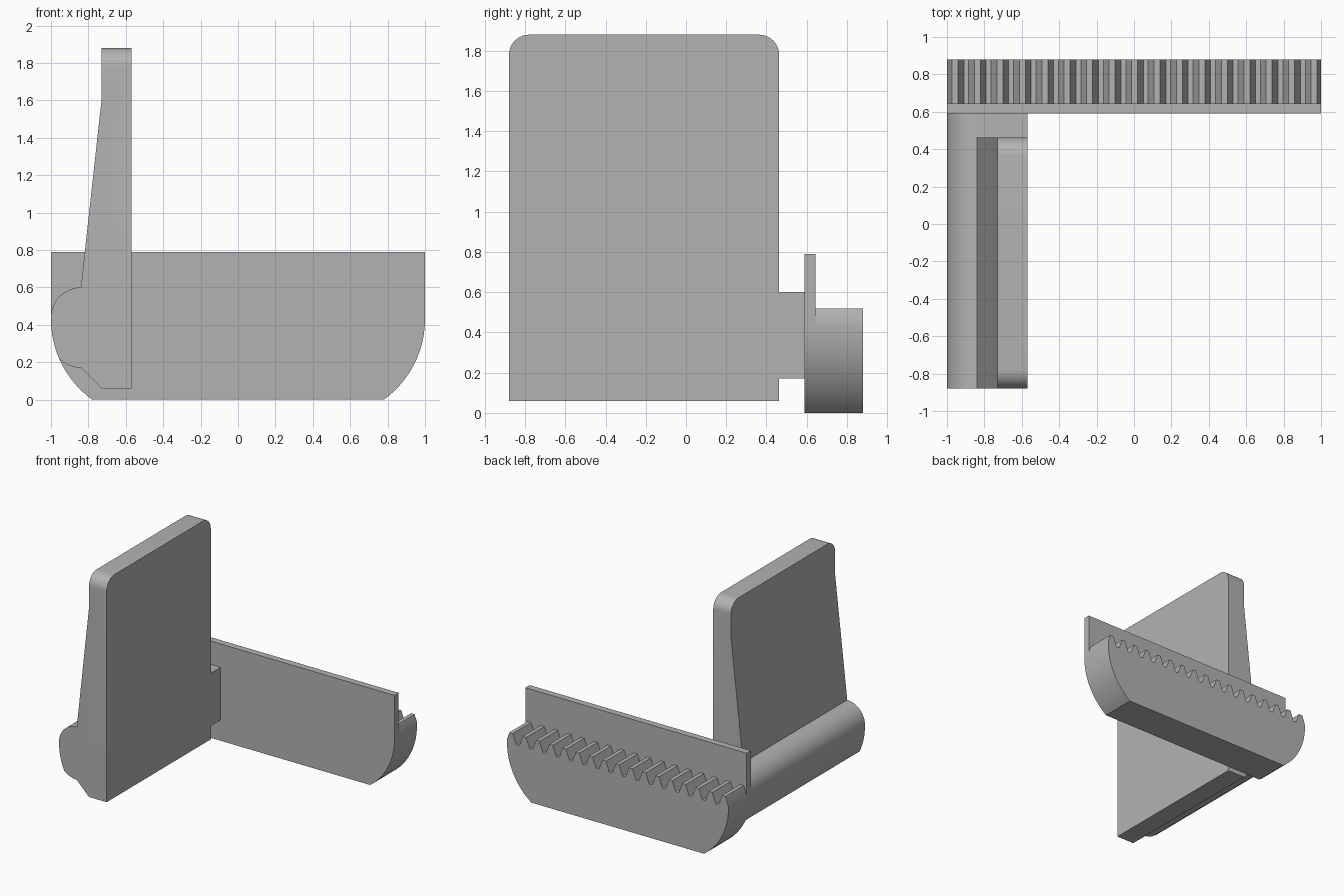
import bpy, bmesh
from math import sin, cos, radians, asin, sqrt

cube = bpy.data.objects.get("Cube")
if cube:
    bpy.data.objects.remove(cube, do_unlink=True)

grey = bpy.data.materials.new("plain grey")
grey.use_nodes = True
tone = (0.45, 0.45, 0.45, 1)
grey.diffuse_color = tone
grey.node_tree.nodes["Principled BSDF"].inputs["Base Color"].default_value = tone


def arc(cx, cz, r, start, end, steps=12):
    """Points on an arc in the xz plane, angles in degrees."""
    angles = [radians(start + (end - start) * i / steps) for i in range(steps + 1)]
    return [(cx + r * cos(a), cz + r * sin(a)) for a in angles]


def prism(name, profile, y0, y1, round_top=0):
    """Extrude an xz profile along y, optionally rounding its top end corners."""
    bm = bmesh.new()
    face = bm.faces.new([bm.verts.new((x, y0, z)) for x, z in profile])
    moved = bmesh.ops.extrude_face_region(bm, geom=[face])["geom"]
    for v in moved:
        if isinstance(v, bmesh.types.BMVert):
            v.co.y = y1
    bmesh.ops.recalc_face_normals(bm, faces=bm.faces)
    if round_top:
        top = max(z for x, z in profile)
        edges = [e for e in bm.edges
                 if all(abs(v.co.z - top) < 1e-4 for v in e.verts)
                 and abs(e.verts[0].co.y - e.verts[1].co.y) < 1e-4]
        bmesh.ops.bevel(bm, geom=edges, offset=round_top, segments=10,
                        profile=0.5, affect='EDGES')
    mesh = bpy.data.meshes.new(name)
    bm.to_mesh(mesh)
    bm.free()
    mesh.materials.append(grey)
    obj = bpy.data.objects.new(name, mesh)
    bpy.context.collection.objects.link(obj)
    bpy.ops.object.select_all(action='DESELECT')
    obj.select_set(True)
    bpy.context.view_layer.objects.active = obj
    bpy.ops.object.shade_smooth_by_angle(angle=radians(25))
    return obj


# Shared rounded lower side of the rail
R, RIM = 0.53, 0.43
sweep = 180 + 57 - 180 - 57 + asin(RIM / R) * 180 / 3.14159265
right_side = arc(1 - R, RIM, R, -sweep, 0)
left_side = [(-x, z) for x, z in reversed(right_side)]
right_side[0], left_side[-1] = (0.78, 0), (-0.78, 0)

# Rail back plate
prism("rail_plate", right_side + [(1, 0.79), (-1, 0.79)] + left_side, 0.59, 0.645)

# Toothed rack, each tooth listed from its right root to its left root
PITCH, TIP, ROOT = 0.12, 0.52, 0.434
tooth = [(0.047, 0.003), (0.0425, 0.013), (0.016, TIP - ROOT),
         (-0.016, TIP - ROOT), (-0.0425, 0.013), (-0.047, 0.003)]
teeth = []
for k in range(17):
    centre = 0.963 - PITCH * k
    teeth += [(centre + dx, ROOT + dz) for dx, dz in tooth]
# Trim the end teeth flush with the rail ends
teeth = [(x, z) for x, z in teeth if -0.999 < x < 0.999]
rack = right_side + [(1, 0.461)] + teeth + [(-1, 0.44)] + left_side
prism("toothed_rack", rack, 0.645, 0.88)

# Rounded back rib, following the rail's outer curve
upper = arc(-0.84, 0.60 - 0.16, 0.16, 90, 180)
middle = arc(R - 1, RIM, R, 181, 204.5, 6)
lower = arc(-0.84, 0.33, 0.16, 227, 270, 6)
rib = upper + middle + lower

# Jaw blade with rib
jaw = [(-0.57, 0.06), (-0.57, 1.88), (-0.73, 1.88), (-0.73, 1.6)] + rib + [(-0.73, 0.06)]
prism("jaw", jaw, -0.88, 0.463, round_top=0.1)

# Neck joining jaw to rail
prism("neck", [(-0.57, 0.17), (-0.57, 0.60)] + rib, 0.463, 0.59)
